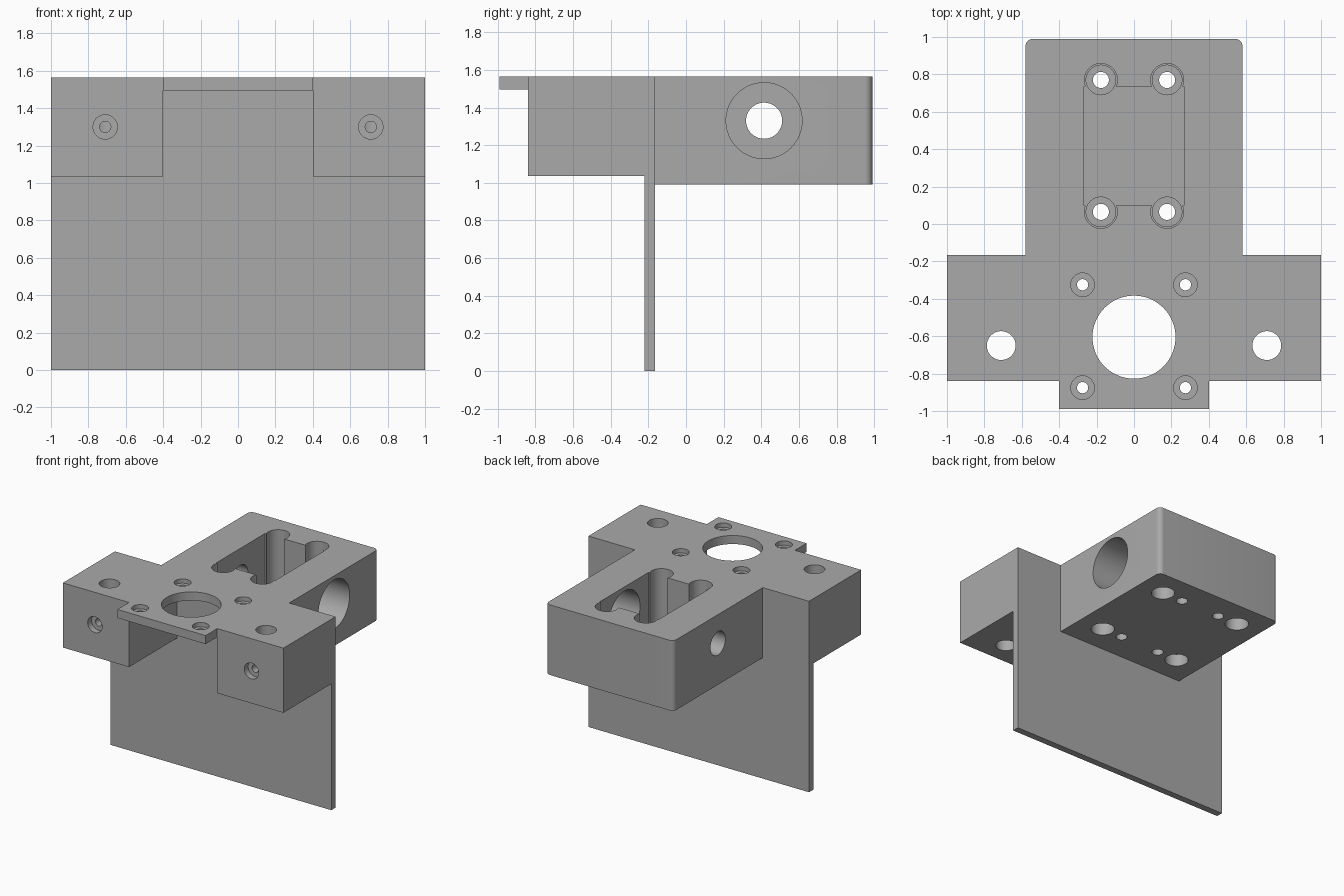
import bpy, bmesh
from mathutils import Matrix, Vector

cube = bpy.data.objects.get("Cube")
if cube:
    bpy.data.objects.remove(cube, do_unlink=True)

grey = bpy.data.materials.new("plain grey")
grey.use_nodes = True
GREY = (0.4, 0.4, 0.4, 1)
grey.diffuse_color = GREY
grey.node_tree.nodes["Principled BSDF"].inputs["Base Color"].default_value = GREY

TOP = 1.565
REAR_Y = 0.99
FRONT_Y = -0.99


def add_object(name, bm):
    mesh = bpy.data.meshes.new(name)
    bm.to_mesh(mesh)
    bm.free()
    mesh.materials.append(grey)
    obj = bpy.data.objects.new(name, mesh)
    bpy.context.collection.objects.link(obj)
    return obj


def box(name, x, y, z, corner=0):
    """Box from three (low, high) ranges; corner rounds its rear upright edges."""
    bm = bmesh.new()
    bmesh.ops.create_cube(bm, size=1)
    for v in bm.verts:
        v.co = Vector([r[0] if c < 0 else r[1] for c, r in zip(v.co, (x, y, z))])
    if corner:
        edges = [e for e in bm.edges
                 if all(abs(v.co.y - y[1]) < 1e-5 for v in e.verts)
                 and abs(e.verts[0].co.x - e.verts[1].co.x) < 1e-5]
        bmesh.ops.bevel(bm, geom=edges, offset=corner, segments=8,
                        profile=0.5, affect='EDGES')
    return add_object(name, bm)


def rod(axis, a, b, radius, span):
    """Cylinder along an axis; a and b are the other two coordinates in order."""
    low, high = span
    mid = (low + high) / 2
    centre = {'X': (mid, a, b), 'Y': (a, mid, b), 'Z': (a, b, mid)}[axis]
    turn = {'X': Matrix.Rotation(1.5707963, 4, 'Y'),
            'Y': Matrix.Rotation(1.5707963, 4, 'X'), 'Z': Matrix()}[axis]
    bm = bmesh.new()
    bmesh.ops.create_cone(bm, cap_ends=True, segments=64, radius1=radius,
                          radius2=radius, depth=high - low,
                          matrix=Matrix.Translation(centre) @ turn)
    return add_object("cutter", bm)


def combine(target, other, operation):
    other.hide_render = True
    mod = target.modifiers.new("combine", 'BOOLEAN')
    mod.operation = operation
    mod.solver = 'EXACT'
    mod.object = other
    bpy.context.view_layer.objects.active = target
    bpy.ops.object.modifier_apply(modifier=mod.name)
    bpy.data.objects.remove(other, do_unlink=True)


# Solid body: upright plate, rear block, side blocks and thin front shelf
body = box("mounting_bracket", (-1, 1), (-0.22, -0.165), (0, TOP))
solids = [
    box("rear_block", (-0.58, 0.58), (-0.2, REAR_Y), (0.99, TOP), 0.04),
    box("left_block", (0.4, 1), (-0.84, -0.2), (1.035, TOP)),
    box("right_block", (-1, -0.4), (-0.84, -0.2), (1.035, TOP)),
    box("front_shelf", (-0.4, 0.4), (FRONT_Y, -0.2), (1.495, TOP)),
]
# The shelf overlaps the side blocks a little so the join is clean
for v in solids[3].data.vertices:
    if v.co.y > -0.5:
        v.co.y = -0.19
for solid in solids:
    combine(body, solid, 'UNION')

ABOVE = TOP + 0.1
FLOOR = 1.08
cuts = []

# Shelf: large central opening with four counterbored screw holes
cuts.append(rod('Z', 0, -0.605, 0.222, (1.3, ABOVE)))
for side in (-1, 1):
    for y in (-0.325, -0.875):
        cuts.append(rod('Z', side * 0.275, y, 0.03, (1.4, ABOVE)))
        cuts.append(rod('Z', side * 0.275, y, 0.063, (TOP - 0.035, ABOVE)))

    # Side blocks: upright through hole and counterbored front screw hole
    cuts.append(rod('Z', side * 0.71, -0.65, 0.077, (0.9, ABOVE)))
    cuts.append(rod('Y', side * 0.71, 1.3, 0.03, (-0.9, -0.65)))
    cuts.append(rod('Y', side * 0.71, 1.3, 0.065, (-0.9, -0.79)))

# Rear block: deep pocket with a round lobe and screw hole at each corner
cuts.append(box("cutter", (-0.268, 0.268), (0.1, 0.735), (FLOOR, ABOVE)))
for side in (-1, 1):
    for y in (0.065, 0.77):
        cuts.append(rod('Z', side * 0.177, y, 0.088, (FLOOR, ABOVE)))
        cuts.append(rod('Z', side * 0.177, y, 0.079, (FLOOR - 0.025, ABOVE)))
        cuts.append(rod('Z', side * 0.177, y, 0.043, (0.9, ABOVE)))
        # Blind sockets in the underside
        cuts.append(rod('Z', side * 0.362, y, 0.088, (0.9, 1.09)))

# Cross bore: wide on the left side, narrow on the right
cuts.append(rod('X', 0.415, 1.33, 0.202, (0, 0.7)))
cuts.append(rod('X', 0.415, 1.33, 0.096, (-0.7, 0.1)))

for cut in cuts:
    combine(body, cut, 'DIFFERENCE')

bpy.ops.object.select_all(action='DESELECT')
body.select_set(True)
bpy.context.view_layer.objects.active = body
bpy.ops.object.shade_smooth_by_angle(angle=0.6)
